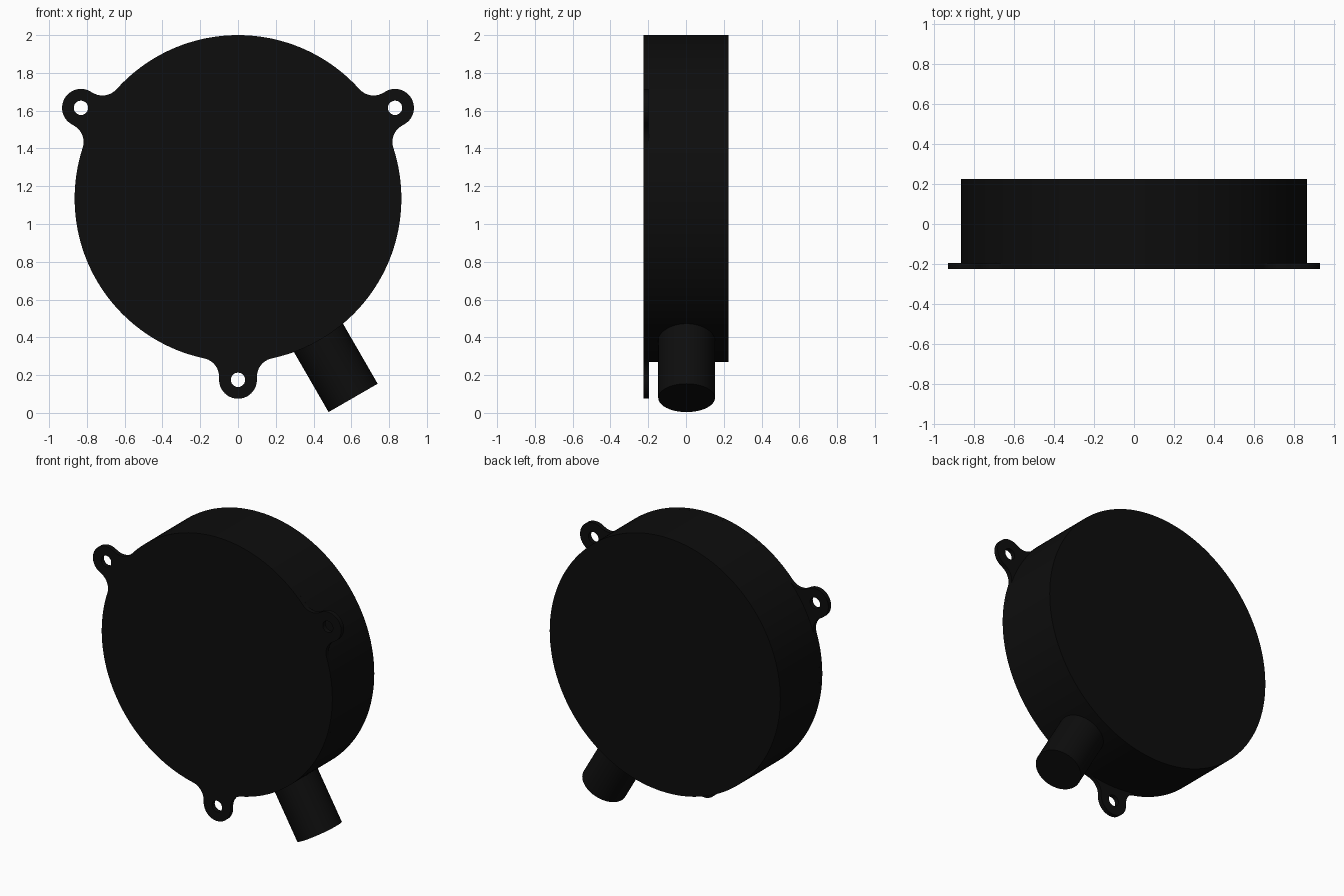
import bpy, bmesh
from math import sin, cos, pi, sqrt, atan2, radians

if "Cube" in bpy.data.objects:
    bpy.data.objects.remove(bpy.data.objects["Cube"])

CZ, R = 1.135, 0.865            # housing centre height and radius
EAR_D, EAR_R, HOLE_R = 0.96, 0.10, 0.038
FILLET = 0.10
FRONT, BACK, PLATE = -0.225, 0.225, 0.03

black = bpy.data.materials.new("black")
black.diffuse_color = (0.004, 0.004, 0.004, 1)
black.use_nodes = True
black.node_tree.nodes["Principled BSDF"].inputs["Base Color"].default_value = black.diffuse_color


def finish(obj):
    obj.data.materials.clear()
    obj.data.materials.append(black)
    bpy.ops.object.select_all(action='DESELECT')
    obj.select_set(True)
    bpy.context.view_layer.objects.active = obj
    bpy.ops.object.shade_smooth_by_angle(angle=radians(30))


def arc(cx, cy, r, a0, a1, n):
    return [(cx + r * cos(a0 + (a1 - a0) * i / n),
             cy + r * sin(a0 + (a1 - a0) * i / n)) for i in range(n + 1)]


def turn(pts, a):
    return [(x * cos(a) - y * sin(a), x * sin(a) + y * cos(a)) for x, y in pts]


# Drum body
bpy.ops.mesh.primitive_cylinder_add(vertices=128, radius=R, depth=BACK - FRONT - PLATE,
                                    location=(0, PLATE / 2, CZ), rotation=(pi / 2, 0, 0))
body = bpy.context.object
body.name = "drum_body"
finish(body)

# Front plate outline: one third holds a filleted ear pointing down, repeated three times
fx = EAR_R + FILLET
fy = -sqrt((R + FILLET) ** 2 - fx ** 2)
rim = atan2(fy, fx)
third = arc(-fx, fy, FILLET, pi - rim - pi, 0, 12)
third = arc(-fx, fy, FILLET, -rim, 0, 12)
third += arc(0, -EAR_D, EAR_R, pi, 2 * pi, 28)
third += arc(fx, fy, FILLET, pi, rim + pi, 12)
third += arc(0, 0, R, rim, pi * 2 / 3 - pi - rim, 40)[1:-1]
outline, holes = [], []
for k in range(3):
    a = k * 2 * pi / 3
    outline += turn(third, a)
    holes.append(turn(arc(0, -EAR_D, HOLE_R, 0, 2 * pi, 32)[:-1], a))

curve = bpy.data.curves.new("front_plate", 'CURVE')
curve.dimensions = '2D'
curve.fill_mode = 'BOTH'
curve.extrude = PLATE / 2
for pts in [outline] + holes:
    s = curve.splines.new('POLY')
    s.points.add(len(pts) - 1)
    for p, (x, y) in zip(s.points, pts):
        p.co = (x, y, 0, 1)
    s.use_cyclic_u = True
plate = bpy.data.objects.new("front_plate", curve)
bpy.context.collection.objects.link(plate)
plate.location = (0, FRONT + PLATE / 2, CZ)
plate.rotation_euler = (pi / 2, 0, 0)
bpy.ops.object.select_all(action='DESELECT')
plate.select_set(True)
bpy.context.view_layer.objects.active = plate
bpy.ops.object.convert(target='MESH')
plate = bpy.context.object
bm = bmesh.new()
bm.from_mesh(plate.data)
bmesh.ops.remove_doubles(bm, verts=bm.verts, dist=1e-5)
bmesh.ops.recalc_face_normals(bm, faces=bm.faces)
bm.to_mesh(plate.data)
bm.free()
finish(plate)

# Outlet pipe, radial, 30 degrees off straight down
r0, r1, tilt = 0.83, 1.219, radians(30)
mid = (r0 + r1) / 2
bpy.ops.mesh.primitive_cylinder_add(vertices=64, radius=0.15, depth=r1 - r0,
                                    location=(mid * sin(tilt), 0.003, CZ - mid * cos(tilt)),
                                    rotation=(0, -tilt, 0))
pipe = bpy.context.object
pipe.name = "outlet_pipe"
finish(pipe)
